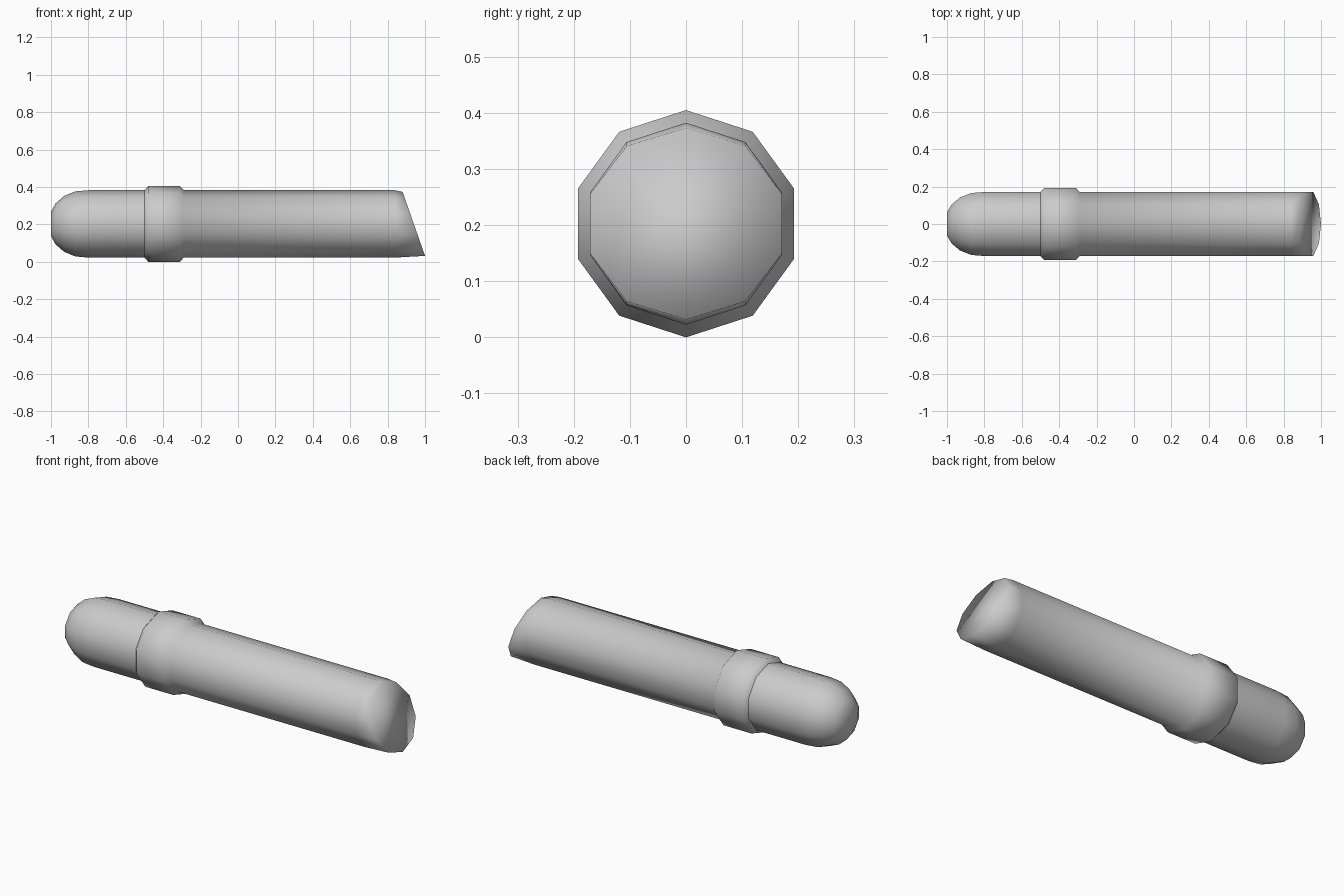
import bpy, bmesh, math

if "Cube" in bpy.data.objects:
    bpy.data.objects.remove(bpy.data.objects["Cube"])

SIDES = 10
ZC = 0.2025


def tube(name, profile, slants, cap_start, cap_end):
    """Decagonal lathe along x; slant leans a ring: x falls as z rises."""
    bm = bmesh.new()
    rings = []
    for (x, r), slant in zip(profile, slants):
        ring = []
        for i in range(SIDES):
            a = 2 * math.pi * i / SIDES
            y, z = r * math.sin(a), r * math.cos(a)
            ring.append(bm.verts.new((x - slant * z, y, ZC + z)))
        rings.append(ring)
    for a, b in zip(rings, rings[1:]):
        for i in range(SIDES):
            j = (i + 1) % SIDES
            bm.faces.new((a[i], a[j], b[j], b[i]))
    if cap_start:
        bm.faces.new(rings[0])
    if cap_end:
        bm.faces.new(rings[-1])
    bmesh.ops.recalc_face_normals(bm, faces=bm.faces)
    # open tubes: make sure side faces point away from the axis
    f = max(bm.faces, key=lambda f: f.calc_area())
    c = f.calc_center_median()
    if f.normal.y * c.y + f.normal.z * (c.z - ZC) < 0:
        bmesh.ops.reverse_faces(bm, faces=bm.faces)
    mesh = bpy.data.meshes.new(name)
    bm.to_mesh(mesh)
    bm.free()
    for p in mesh.polygons:
        p.use_smooth = True
    ob = bpy.data.objects.new(name, mesh)
    bpy.context.collection.objects.link(ob)
    return ob


# Rounded end, up to the seam at the collar
dome = [(-1.0, 0.065), (-0.975, 0.11), (-0.93, 0.149),
        (-0.87, 0.174), (-0.80, 0.18), (-0.50, 0.18)]
tube("rounded_end", dome, [0] * len(dome), True, False)

# Collar and long barrel, finished with a softened slanted cut
barrel = [(-0.50, 0.18), (-0.48, 0.2025), (-0.31, 0.2025), (-0.29, 0.18),
          (0.84, 0.18), (0.94, 0.171)]
body = tube("collar_and_barrel", barrel, [0, 0, 0, 0, 0, 0.35], False, True)

# Keep the sides of the cut at full width
for v in body.data.vertices[-SIDES:]:
    v.co.y *= 0.18 / 0.171
